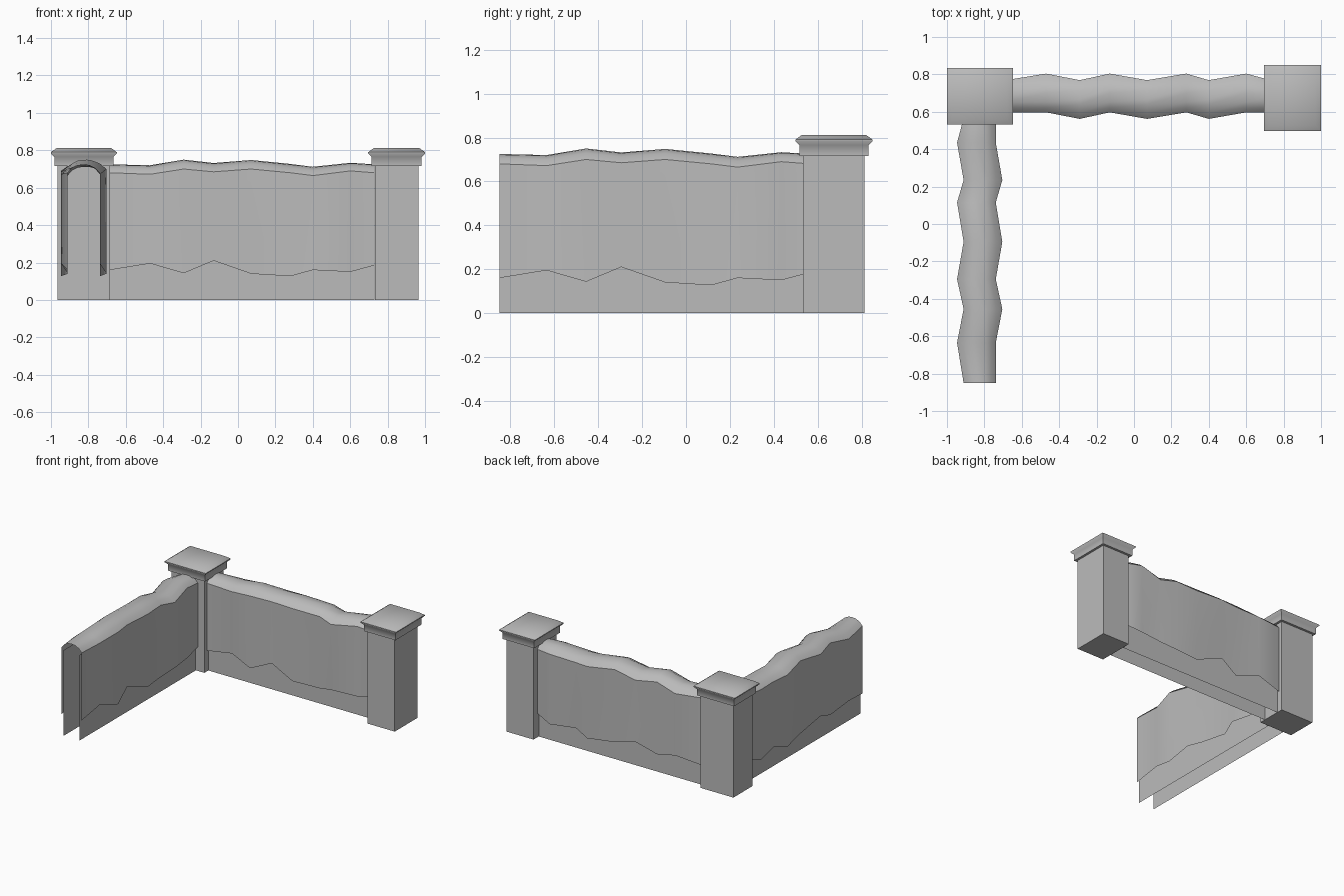
import bpy
import bmesh
from math import radians

cube = bpy.data.objects.get("Cube")
if cube:
    bpy.data.objects.remove(cube, do_unlink=True)

stone = bpy.data.materials.new("plain_grey_stone")
stone.use_nodes = True
GREY = (0.5, 0.5, 0.5, 1)
stone.diffuse_color = GREY
stone.node_tree.nodes["Principled BSDF"].inputs["Base Color"].default_value = GREY


def make_object(name, bm, location, turn=0, smooth_angle=30):
    mesh = bpy.data.meshes.new(name)
    bm.to_mesh(mesh)
    bm.free()
    mesh.materials.append(stone)
    obj = bpy.data.objects.new(name, mesh)
    bpy.context.collection.objects.link(obj)
    obj.location = location
    obj.rotation_euler.z = radians(turn)
    bpy.ops.object.select_all(action='DESELECT')
    obj.select_set(True)
    bpy.context.view_layer.objects.active = obj
    bpy.ops.object.shade_smooth_by_angle(angle=radians(smooth_angle))
    return obj


def loft(bm, sections):
    """Join successive open sections with quads."""
    rows = [[bm.verts.new(p) for p in section] for section in sections]
    for a, b in zip(rows, rows[1:]):
        for j in range(len(a) - 1):
            bm.faces.new((a[j], b[j], b[j + 1], a[j + 1]))


# Wall stations: distance along, ragged lower edge, shoulder height, crest height
STATIONS = [
    (-0.685, 0.16, 0.68, 0.725), (-0.47, 0.195, 0.672, 0.72),
    (-0.29, 0.143, 0.70, 0.75), (-0.13, 0.21, 0.685, 0.732),
    (0.07, 0.14, 0.70, 0.748), (0.28, 0.127, 0.68, 0.727),
    (0.40, 0.16, 0.665, 0.712), (0.60, 0.15, 0.69, 0.733),
    (0.73, 0.185, 0.68, 0.725)]
# Rounded crest: share of half width, share of rise
ARCH = [(1, 0), (0.72, 0.58), (0.36, 0.92)]
THIN, THICK, CORE = 0.086, 0.121, 0.068


def wall(name, location, turn):
    # Plaster shell, open at the ends and below, bulging on alternate sides
    bm = bmesh.new()
    sections = []
    last = len(STATIONS) - 1
    for i, (u, low, shoulder, crest) in enumerate(STATIONS):
        inner = 0 < i < last
        front = THICK if inner and i % 2 == 0 else THIN
        back = THICK if inner and i % 2 else THIN
        rise = crest - shoulder
        section = [(u, -front, low)]
        section += [(u, -front * w, shoulder + rise * h) for w, h in ARCH]
        section.append((u, (back - front) / 2, crest))
        section += [(u, back * w, shoulder + rise * h) for w, h in reversed(ARCH)]
        section.append((u, back, low))
        sections.append(section)
    loft(bm, sections)
    make_object(name + "_plaster", bm, location, turn)

    # Two thin core sheets that show below the plaster
    bm = bmesh.new()
    ends = STATIONS[0][0], STATIONS[-1][0]
    for side, heights in ((-CORE, (0, 0.66)), (CORE, (0.66, 0))):
        loft(bm, [[(u, side, z) for z in heights] for u in ends])
    make_object(name + "_core", bm, location, turn)


def stacked_box(name, half_x, half_y, profile, location, turn, angle):
    """Rectangular rings grown by an offset at each height, closed at both ends."""
    bm = bmesh.new()
    rings = []
    for grow, z in profile:
        x, y = half_x + grow, half_y + grow
        rings.append([bm.verts.new((sx * x, sy * y, z))
                      for sx, sy in ((-1, -1), (1, -1), (1, 1), (-1, 1))])
    for a, b in zip(rings, rings[1:]):
        for j in range(4):
            k = (j + 1) % 4
            bm.faces.new((a[j], a[k], b[k], b[j]))
    bm.faces.new(reversed(rings[0]))
    bm.faces.new(rings[-1])
    make_object(name, bm, location, turn, angle)


# Coping stone: offset from the shaft, height
COPING = [(0.018, 0.716), (0.018, 0.765), (0.036, 0.783), (0.036, 0.79), (0.006, 0.812)]


def pillar(name, location, turn):
    half_x, half_y = 0.14, 0.116
    stacked_box(name + "_shaft", half_x, half_y, [(0, 0), (0, 0.73)], location, turn, 30)
    stacked_box(name + "_coping", half_x, half_y, COPING, location, turn, 50)


wall("back_wall", (0, 0.683, 0), 0)
wall("side_wall", (-0.825, -0.165, 0), 90)
pillar("corner_pillar", (-0.824, 0.683, 0), 0)
pillar("end_pillar", (0.848, 0.674, 0), 90)
